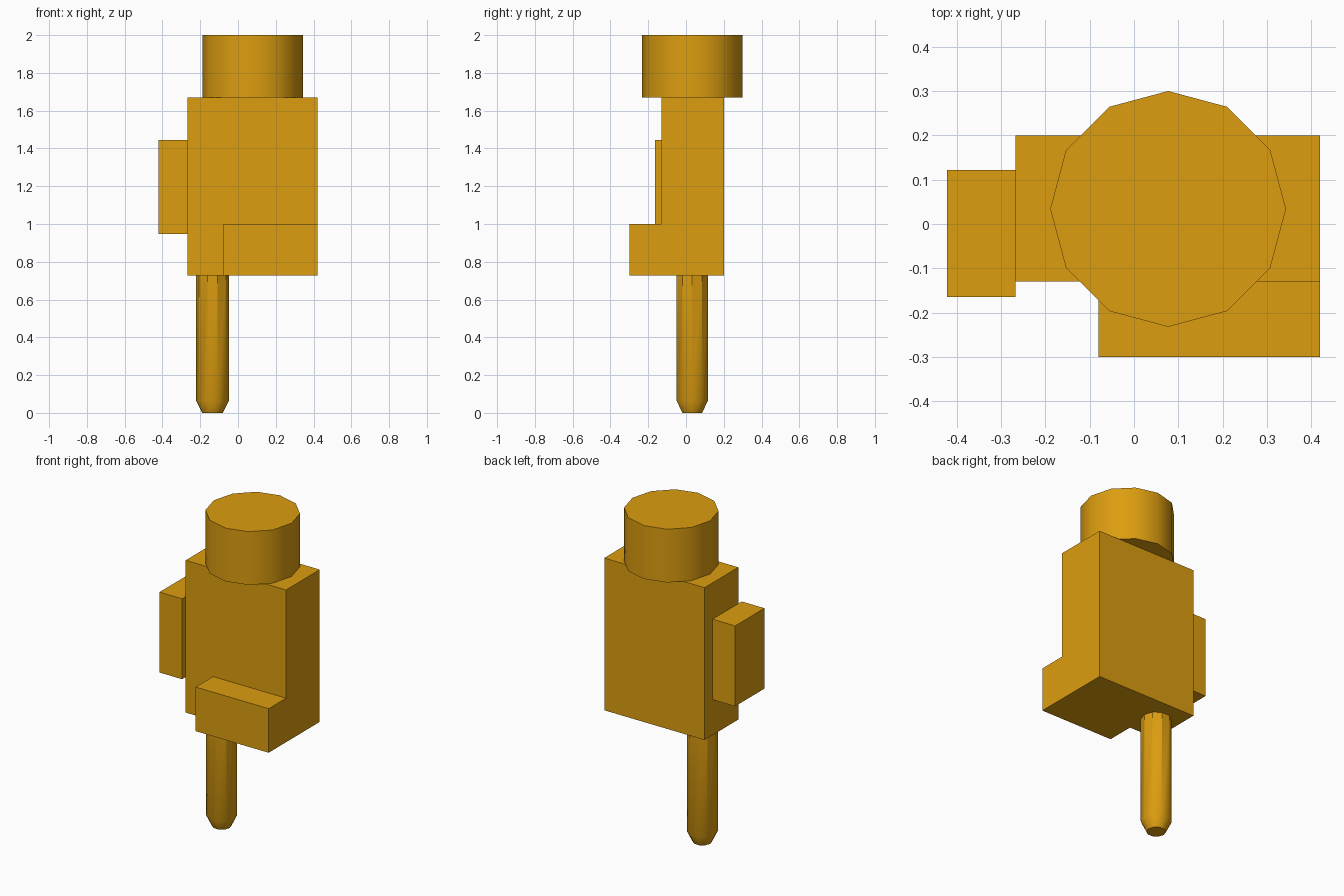
import bpy, bmesh, math
from mathutils import Vector, Matrix

default = bpy.data.objects.get("Cube")
if default:
    bpy.data.objects.remove(default, do_unlink=True)

GOLD = (0.72, 0.34, 0.005, 1.0)
gold = bpy.data.materials.new("golden_yellow")
gold.use_nodes = True
gold.diffuse_color = GOLD
gold.node_tree.nodes["Principled BSDF"].inputs["Base Color"].default_value = GOLD


def finish(name, bm, smooth=False):
    bmesh.ops.recalc_face_normals(bm, faces=bm.faces)
    mesh = bpy.data.meshes.new(name)
    bm.to_mesh(mesh)
    bm.free()
    mesh.materials.append(gold)
    obj = bpy.data.objects.new(name, mesh)
    bpy.context.collection.objects.link(obj)
    if smooth:
        bpy.ops.object.select_all(action='DESELECT')
        obj.select_set(True)
        bpy.context.view_layer.objects.active = obj
        bpy.ops.object.shade_smooth_by_angle(angle=math.radians(35))
    return obj


def box(low, high):
    low, high = Vector(low), Vector(high)
    bm = bmesh.new()
    place = Matrix.Translation((low + high) / 2) @ Matrix.Diagonal((*(high - low), 1))
    bmesh.ops.create_cube(bm, size=1, matrix=place)
    return bm


def lathe(name, center, profile, sides):
    """Stack rings of (radius, height) around a vertical axis and cap the ends."""
    bm = bmesh.new()
    rings = []
    for radius, z in profile:
        angles = [math.tau * i / sides for i in range(sides)]
        rings.append([bm.verts.new((center[0] + radius * math.cos(a),
                                    center[1] + radius * math.sin(a), z)) for a in angles])
    for a, b in zip(rings, rings[1:]):
        for i in range(sides):
            j = (i + 1) % sides
            bm.faces.new((a[i], a[j], b[j], b[i]))
    bm.faces.new(rings[0])
    bm.faces.new(rings[-1])
    return finish(name, bm, smooth=True)


# Body block with a step drawn out of the lower left part of its front
STEP_X, STEP_Z = -0.08, 1.0
body = box((-0.267, -0.13, 0.727), (0.42, 0.2, 1.67))
for point, normal in (((STEP_X, 0, 0), (1, 0, 0)), ((0, 0, STEP_Z), (0, 0, 1))):
    bmesh.ops.bisect_plane(body, geom=body.verts[:] + body.edges[:] + body.faces[:],
                           plane_co=point, plane_no=normal)
body.normal_update()
front = [f for f in body.faces if f.normal.y < -0.9
         and f.calc_center_median().x > STEP_X and f.calc_center_median().z < STEP_Z]
grown = bmesh.ops.extrude_face_region(body, geom=front)["geom"]
bmesh.ops.delete(body, geom=[f for f in front if f.is_valid], context='FACES')
bmesh.ops.translate(body, vec=(0, -0.17, 0),
                    verts=[g for g in grown if isinstance(g, bmesh.types.BMVert)])
bmesh.ops.dissolve_limit(body, angle_limit=0.01, verts=body.verts[:], edges=body.edges[:])
finish("body", body)

# Side tab
finish("side_tab", box((-0.422, -0.165, 0.947), (-0.267, 0.122, 1.445)))

# Twelve-sided cap and tapered pin
lathe("cap", (0.077, 0.034), [(0.266, 1.67), (0.266, 2.0)], 12)
lathe("pin", (-0.135, 0.033), [(0.055, 0.0), (0.087, 0.065), (0.087, 0.727)], 10)
